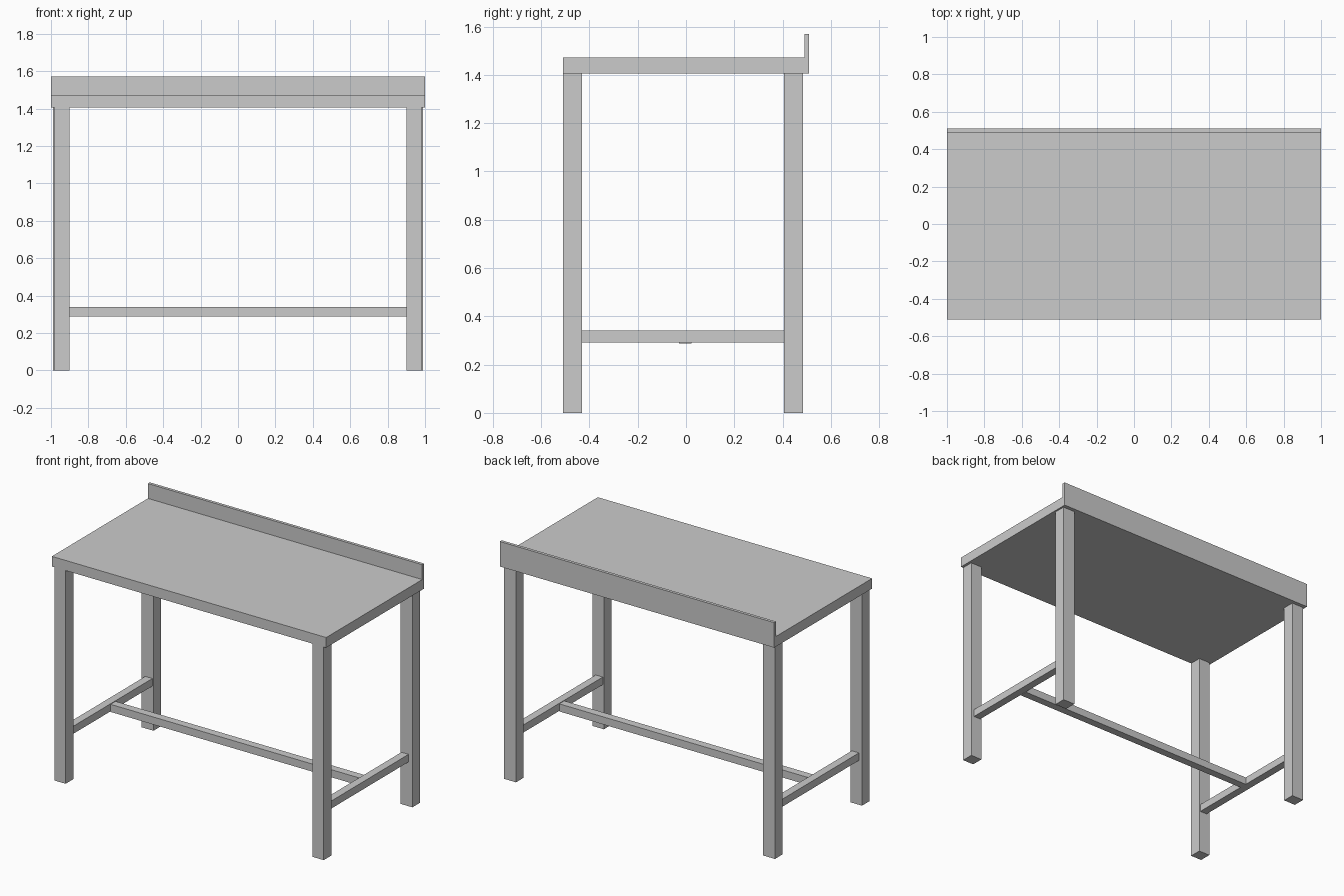
import bpy, bmesh
from mathutils import Vector

if "Cube" in bpy.data.objects:
    bpy.data.objects.remove(bpy.data.objects["Cube"])


def box(name, lo, hi):
    """Axis-aligned box between two corners."""
    lo, hi = Vector(lo), Vector(hi)
    bm = bmesh.new()
    bmesh.ops.create_cube(bm, size=1)
    bmesh.ops.scale(bm, vec=hi - lo, verts=bm.verts)
    mesh = bpy.data.meshes.new(name)
    bm.to_mesh(mesh)
    bm.free()
    obj = bpy.data.objects.new(name, mesh)
    obj.location = (lo + hi) / 2
    bpy.context.collection.objects.link(obj)
    return obj


def box_pair(name, lo, hi):
    """Box on the right side and its mirror image on the left."""
    box(name + "_right", lo, hi)
    box(name + "_left", (-hi[0], lo[1], lo[2]), (-lo[0], hi[1], hi[2]))


UNDERSIDE = 1.405

# Worktop and upright rear panel
box("worktop", (-1, -0.51, UNDERSIDE), (1, 0.49, 1.472))
box("rear_panel", (-1, 0.49, UNDERSIDE), (1, 0.51, 1.57))

# Legs
box_pair("front_leg", (0.90, -0.51, 0), (0.982, -0.43, UNDERSIDE))
box_pair("back_leg", (0.90, 0.405, 0), (0.988, 0.485, UNDERSIDE))

# H-shaped stretcher frame
box_pair("side_stretcher", (0.908, -0.43, 0.292), (0.96, 0.405, 0.342))
box("long_stretcher", (-0.908, -0.03, 0.288), (0.908, 0.022, 0.338))
